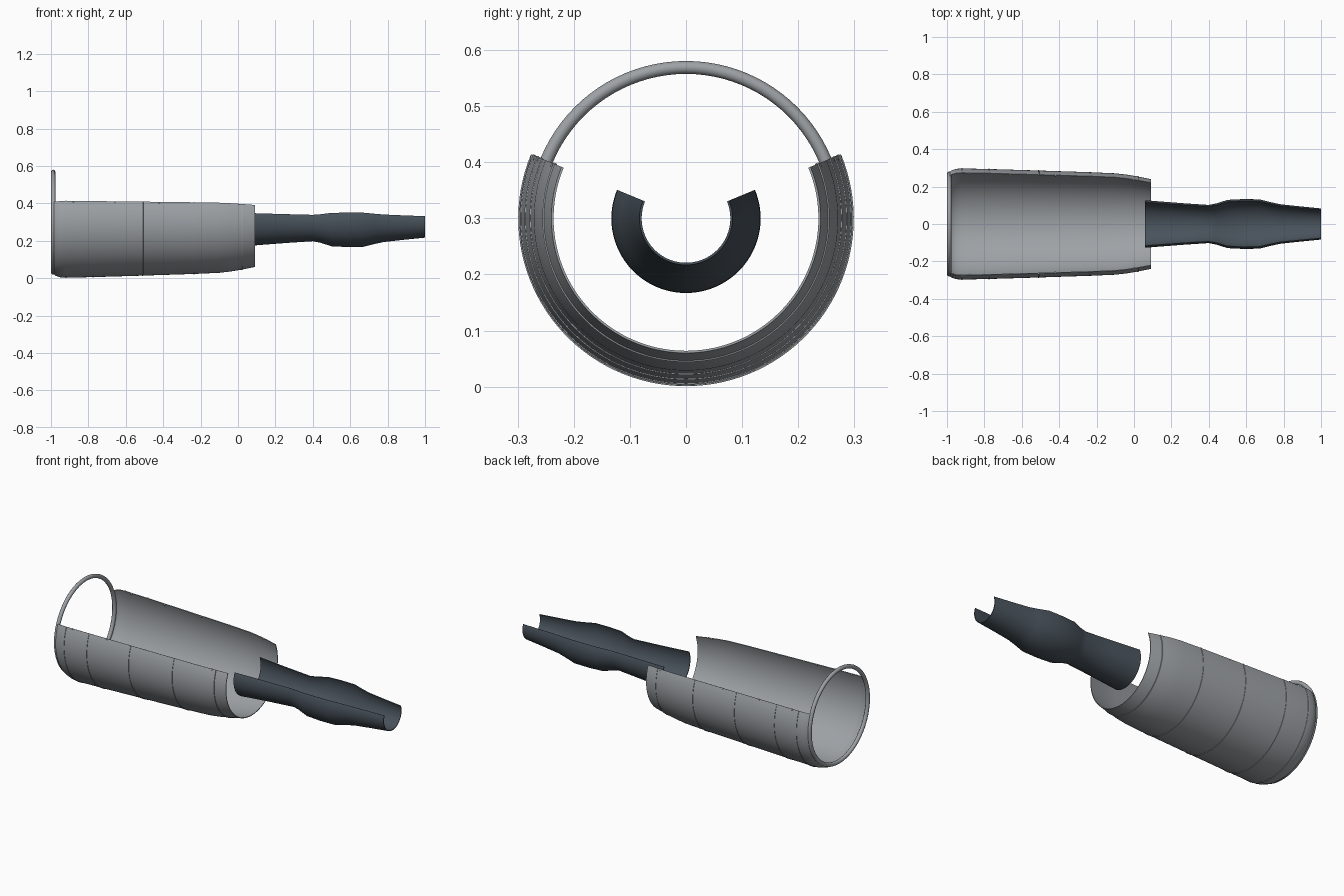
import bpy, bmesh, math

cube = bpy.data.objects.get("Cube")
if cube:
    bpy.data.objects.remove(cube)

AXIS_Z = 0.3
CUT = math.radians(22.5)          # the shells stop this far above the horizontal


def material(name, color):
    m = bpy.data.materials.new(name)
    m.use_nodes = True
    m.diffuse_color = (*color, 1)
    m.node_tree.nodes["Principled BSDF"].inputs["Base Color"].default_value = (*color, 1)
    return m


grey = material("steel grey", (0.34, 0.36, 0.38))
dark = material("dark slate", (0.065, 0.085, 0.105))


def finish(name, bm, mat):
    bmesh.ops.recalc_face_normals(bm, faces=bm.faces)
    mesh = bpy.data.meshes.new(name)
    bm.to_mesh(mesh)
    bm.free()
    obj = bpy.data.objects.new(name, mesh)
    bpy.context.collection.objects.link(obj)
    mesh.materials.append(mat)
    bpy.ops.object.select_all(action='DESELECT')
    obj.select_set(True)
    bpy.context.view_layer.objects.active = obj
    bpy.ops.object.shade_smooth_by_angle(angle=math.radians(35))
    return obj


def point(x, r, a):
    return (x, r * math.cos(a), AXIS_Z + r * math.sin(a))


def trough(name, loop, mat, steps=72):
    """Sweep a closed (x, radius) loop around the axis, leaving the top open."""
    bm = bmesh.new()
    start, span = math.pi - CUT, math.pi + 2 * CUT
    rings = [[bm.verts.new(point(x, r, start + span * i / steps)) for x, r in loop]
             for i in range(steps + 1)]
    n = len(loop)
    for a, b in zip(rings, rings[1:]):
        for k in range(n):
            bm.faces.new((a[k], a[(k + 1) % n], b[(k + 1) % n], b[k]))
    bm.faces.new(rings[0])
    bm.faces.new(rings[-1])
    return finish(name, bm, mat)


def shell(name, profile, thickness, mat):
    inner = [(x, r - thickness) for x, r in reversed(profile)]
    return trough(name, profile + inner, mat)


# Outer casing and inner pipe
casing = [(-0.99, 0.275), (-0.975, 0.287), (-0.95, 0.295), (-0.92, 0.297),
          (-0.775, 0.294), (-0.51, 0.286), (-0.235, 0.277), (-0.1, 0.271),
          (-0.04, 0.264), (0.02, 0.254), (0.09, 0.24)]
pipe = [(0.06, 0.127), (0.12, 0.122), (0.25, 0.112), (0.4, 0.102), (0.44, 0.110),
        (0.5, 0.129), (0.58, 0.133), (0.67, 0.132), (0.73, 0.117), (0.78, 0.106),
        (0.88, 0.095), (1.0, 0.083)]
shell("outer_casing", casing, 0.004, grey)
shell("inner_pipe", pipe, 0.004, dark)


def radius_at(x):
    for (x0, r0), (x1, r1) in zip(casing, casing[1:]):
        if x0 <= x <= x1:
            return r0 + (r1 - r0) * (x - x0) / (x1 - x0)


# Raised seams between the casing panels
for i, x in enumerate((-0.92, -0.775, -0.51, -0.235, 0.02)):
    r = radius_at(x)
    trough(f"casing_seam_{i + 1}", [(x - 0.004, r - 0.002), (x - 0.003, r + 0.002),
                                   (x + 0.003, r + 0.002), (x + 0.004, r - 0.002)], grey)

# Full round wire hoop at the wide mouth
bm = bmesh.new()
MAJOR, MINOR, SEGS, SIDES = 0.269, 0.0115, 96, 12
hoop = [[bm.verts.new(point(-0.988 + MINOR * math.cos(t), MAJOR + MINOR * math.sin(t), a))
         for t in (math.tau * j / SIDES for j in range(SIDES))]
        for a in (math.tau * i / SEGS for i in range(SEGS))]
for i in range(SEGS):
    p, q = hoop[i], hoop[(i + 1) % SEGS]
    for j in range(SIDES):
        k = (j + 1) % SIDES
        bm.faces.new((p[j], p[k], q[k], q[j]))
finish("mouth_hoop", bm, grey)

# Small studs along both cut edges
bm = bmesh.new()
for x in (-0.88, -0.66, -0.42, 0.0):
    for side in (-1, 1):
        a = CUT - 0.015
        r = radius_at(x) - 0.004
        made = bmesh.ops.create_uvsphere(bm, u_segments=10, v_segments=6, radius=0.006)
        _, y, z = point(x, r, a)
        bmesh.ops.translate(bm, verts=made["verts"], vec=(x, side * y, z))
finish("edge_studs", bm, grey)
